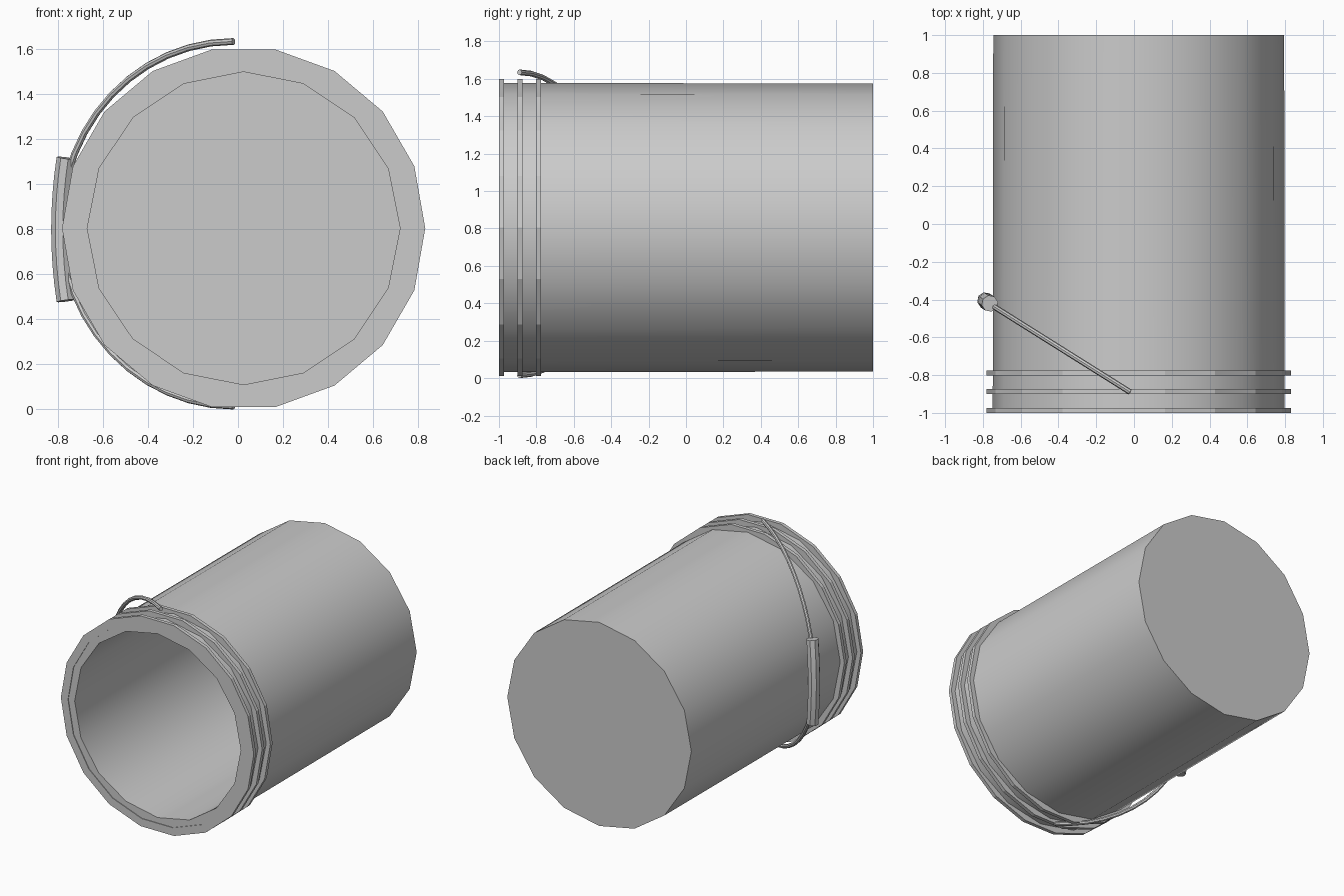
import bpy, bmesh, math

cube = bpy.data.objects.get("Cube")
if cube:
    bpy.data.objects.remove(cube, do_unlink=True)

CX, CZ = 0.025, 0.805  # bucket axis, running along y

grey = bpy.data.materials.new("plain grey")
grey.use_nodes = True
colour = (0.6, 0.6, 0.6, 1)
grey.diffuse_color = colour
grey.node_tree.nodes["Principled BSDF"].inputs["Base Color"].default_value = colour


def lathe(name, profile, sides, closed=False, smooth=False):
    """Revolve (radius, y) points about the bucket axis; radius 0 makes a fan."""
    bm = bmesh.new()
    rows = []
    for r, y in profile:
        count = sides if r else 1
        rows.append([bm.verts.new((CX + r * math.cos(math.tau * i / sides), y,
                                   CZ + r * math.sin(math.tau * i / sides)))
                     for i in range(count)])
    pairs = list(zip(rows, rows[1:]))
    if closed:
        pairs.append((rows[-1], rows[0]))
    for a, b in pairs:
        for i in range(sides):
            j = (i + 1) % sides
            corners = [a[i % len(a)], a[j % len(a)], b[j % len(b)], b[i % len(b)]]
            bm.faces.new(list(dict.fromkeys(corners)))
    bmesh.ops.recalc_face_normals(bm, faces=bm.faces)
    mesh = bpy.data.meshes.new(name)
    bm.to_mesh(mesh)
    bm.free()
    return finish(name, mesh, smooth)


def finish(name, mesh, smooth):
    obj = bpy.data.objects.new(name, mesh)
    bpy.context.collection.objects.link(obj)
    mesh.materials.append(grey)
    if smooth:
        bpy.ops.object.select_all(action='DESELECT')
        obj.select_set(True)
        bpy.context.view_layer.objects.active = obj
        bpy.ops.object.shade_smooth_by_angle(angle=math.radians(40))
    return obj


def tube(name, points, radius):
    """Round bar with closed ends along a path."""
    curve = bpy.data.curves.new(name, 'CURVE')
    curve.dimensions = '3D'
    curve.bevel_depth = radius
    curve.bevel_resolution = 2
    curve.use_fill_caps = True
    spline = curve.splines.new('POLY')
    spline.points.add(len(points) - 1)
    for p, co in zip(spline.points, points):
        p.co = (*co, 1)
    temp = bpy.data.objects.new(name + "_path", curve)
    bpy.context.collection.objects.link(temp)
    bpy.context.view_layer.update()
    mesh = bpy.data.meshes.new_from_object(
        temp.evaluated_get(bpy.context.evaluated_depsgraph_get()))
    bpy.data.objects.remove(temp, do_unlink=True)
    mesh.materials.clear()
    return finish(name, mesh, True)


# Hollow bucket with a thick wall, open at the front
lathe("bucket_body", [(0, 1), (0.77, 1), (0.773, -0.995), (0.695, -0.995),
                      (0.695, 0.95), (0, 0.95)], 16, smooth=True)

# Three reinforcing rings near the mouth
for i, y in enumerate((-1.0, -0.9, -0.802)):
    lathe(f"rim_ring_{i + 1}", [(0.747, y), (0.807, y), (0.807, y + 0.027),
                                (0.747, y + 0.027)], 18, closed=True)

# Bail wire: half ellipse in a plane leaning back from the mouth
wire = []
for i in range(25):
    t = math.pi * i / 24
    s = math.sin(t)
    wire.append((-0.02 - 0.765 * s, -0.89 + 0.48 * s, 0.825 + 0.81 * math.cos(t)))
tube("handle_wire", wire, 0.015)

# Slightly bowed grip around the middle of the wire
grip = []
for i in range(9):
    u = i / 4 - 1
    grip.append((-0.787 + 0.024 * u * u, -0.405 - 0.016 * u * u, 0.8 + 0.317 * u))
tube("handle_grip", grip, 0.044)
